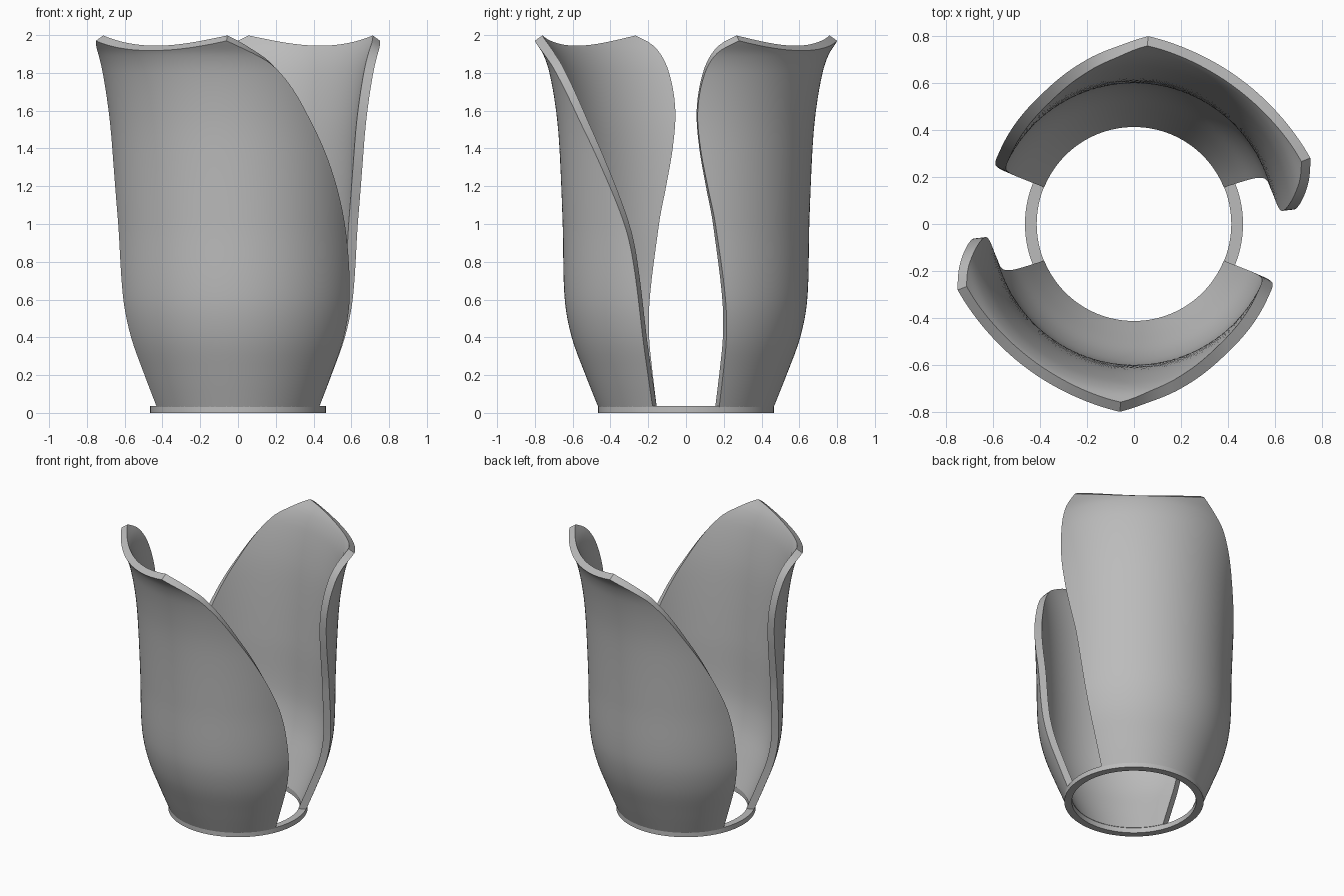
import bpy, bmesh, math
from math import sin, cos, radians, pi

cube = bpy.data.objects.get("Cube")
if cube:
    bpy.data.objects.remove(cube)

mat = bpy.data.materials.new("matte grey")
mat.use_nodes = True
GREY = (0.5, 0.5, 0.5, 1)
mat.diffuse_color = GREY
mat.node_tree.nodes["Principled BSDF"].inputs["Base Color"].default_value = GREY

# Petal shape: height -> outer radius, and height -> angle of each side edge
RADIUS = [(0.02, .460), (0.2, .532), (0.4, .605), (0.6, .642), (1, .653),
          (1.4, .670), (1.6, .688), (1.8, .723), (1.9, .757), (1.97, .803)]
LEFT_EDGE = [(0.02, 22.3), (0.5, 20), (1, 13.8), (1.2, 10), (1.4, 6.6),
             (1.6, 5.2), (1.8, 8), (1.91, 13), (1.97, 20.5)]
RIGHT_EDGE = [(0.02, 22.3), (0.5, 22.5), (0.8, 25.5), (1, 30), (1.25, 40),
              (1.5, 53), (1.83, 74.5), (1.97, 94.3)]
BASE, TOP, DIP, WALL = 0.02, 1.97, 0.052, 0.05


def smooth_lookup(table, z):
    """Cubic interpolation through (height, value) points."""
    n = len(table)

    def slope(k):
        a, b = table[max(k - 1, 0)], table[min(k + 1, n - 1)]
        return (b[1] - a[1]) / (b[0] - a[0])

    i = 0
    while i < n - 2 and z > table[i + 1][0]:
        i += 1
    (z0, a), (z1, b) = table[i], table[i + 1]
    h = z1 - z0
    t = (z - z0) / h
    return (a * (1 + 2 * t) * (1 - t) ** 2 + slope(i) * h * t * (1 - t) ** 2
            + b * t * t * (3 - 2 * t) + slope(i + 1) * h * t * t * (t - 1))


def finish(bm, name, angle):
    mesh = bpy.data.meshes.new(name)
    bm.to_mesh(mesh)
    bm.free()
    mesh.materials.append(mat)
    obj = bpy.data.objects.new(name, mesh)
    bpy.context.collection.objects.link(obj)
    bpy.ops.object.select_all(action='DESELECT')
    obj.select_set(True)
    bpy.context.view_layer.objects.active = obj
    return obj


def petal(name, turn):
    bm = bmesh.new()
    rows, cols = 56, 48
    grid = []
    for j in range(rows + 1):
        v = j / rows
        v = 1 - (1 - v) ** 1.4          # denser rows near the flared lip
        z_edge = BASE + (TOP - BASE) * v
        start = pi + radians(smooth_lookup(LEFT_EDGE, z_edge))
        end = 2 * pi - radians(smooth_lookup(RIGHT_EDGE, z_edge))
        line = []
        for i in range(cols + 1):
            u = i / cols
            z = z_edge - DIP * 4 * u * (1 - u) * v ** 6   # scooped top rim
            a = start + (end - start) * u + turn
            r = smooth_lookup(RADIUS, z)
            line.append(bm.verts.new((r * cos(a), r * sin(a), z)))
        grid.append(line)
    for lo, hi in zip(grid, grid[1:]):
        for i in range(cols):
            bm.faces.new((lo[i], lo[i + 1], hi[i + 1], hi[i]))
    obj = finish(bm, name, 35)
    wall = obj.modifiers.new("wall", 'SOLIDIFY')
    wall.thickness = WALL
    wall.offset = -1
    bpy.ops.object.modifier_apply(modifier=wall.name)
    bpy.ops.object.shade_smooth_by_angle(angle=radians(35))


petal("front_petal", 0)
petal("back_petal", pi)

# Flat ring joining the petals at the bottom
bm = bmesh.new()
SEG = 96
section = [(.415, 0), (.465, 0), (.465, .037), (.415, .037)]
loops = [[bm.verts.new((r * cos(2 * pi * k / SEG), r * sin(2 * pi * k / SEG), z))
          for r, z in section] for k in range(SEG)]
for k in range(SEG):
    a, b = loops[k], loops[(k + 1) % SEG]
    for i in range(4):
        j = (i + 1) % 4
        bm.faces.new((a[i], b[i], b[j], a[j]))
bmesh.ops.recalc_face_normals(bm, faces=bm.faces)
finish(bm, "base_ring", 35)
bpy.ops.object.shade_smooth_by_angle(angle=radians(35))
